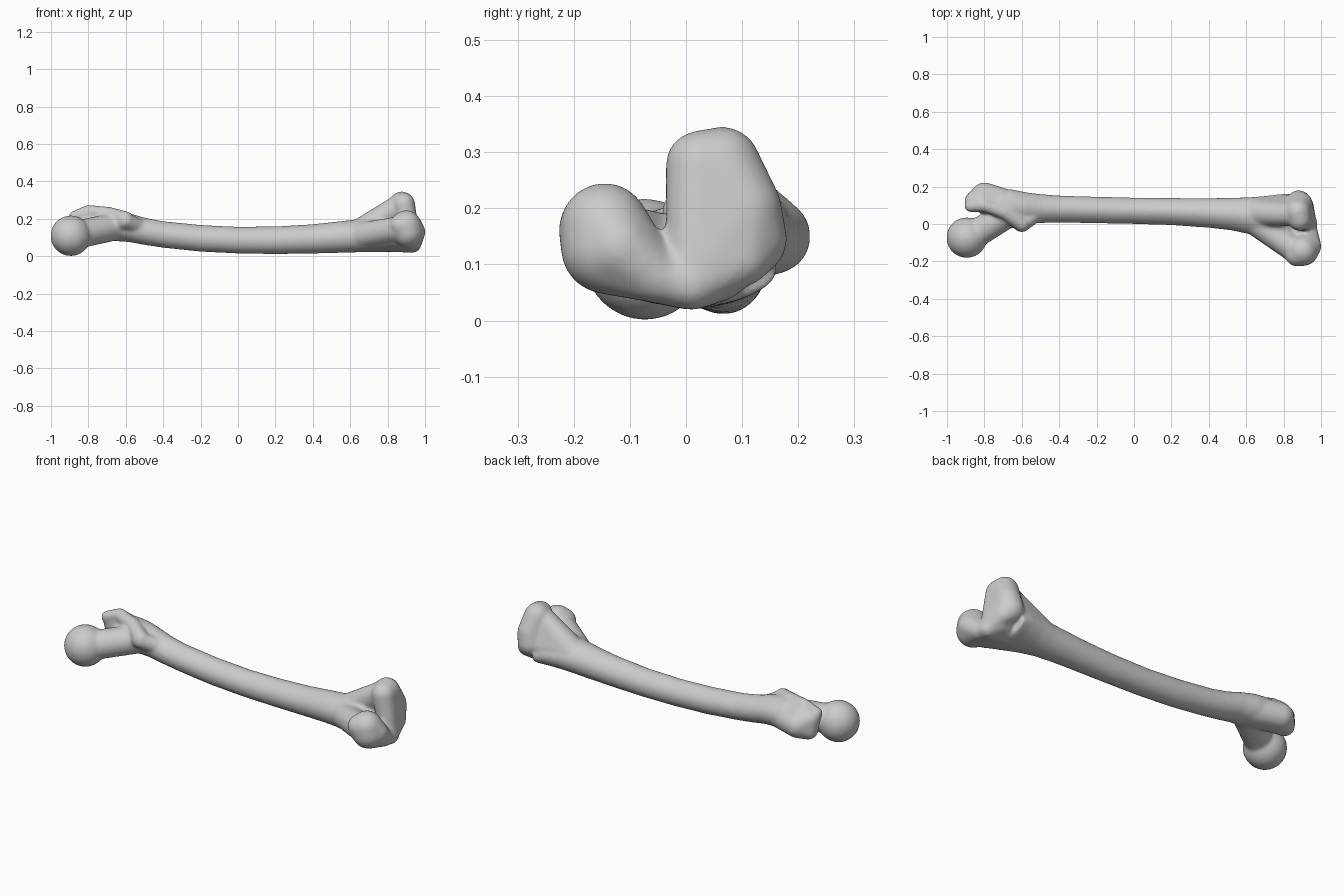
import bpy, bmesh
from math import sin, cos, pi
from mathutils import Vector

if "Cube" in bpy.data.objects:
    bpy.data.objects.remove(bpy.data.objects["Cube"])

bm = bmesh.new()


def add_points(points):
    return [bm.verts.new(p) for p in points]


def hull(*balls):
    """Convex skin around balls given as (x, y, z, radius)."""
    tmp = bmesh.new()
    bmesh.ops.create_icosphere(tmp, subdivisions=3, radius=1)
    unit = [v.co.copy() for v in tmp.verts]
    tmp.clear()
    for x, y, z, r in balls:
        for u in unit:
            tmp.verts.new(Vector((x, y, z)) + u * r)
    bmesh.ops.convex_hull(tmp, input=tmp.verts[:])
    bmesh.ops.delete(tmp, geom=[v for v in tmp.verts if not v.link_faces], context='VERTS')
    bmesh.ops.recalc_face_normals(tmp, faces=tmp.faces[:])
    new = {v: bm.verts.new(v.co) for v in tmp.verts}
    for f in tmp.faces:
        bm.faces.new([new[v] for v in f.verts])
    tmp.free()


def chain(*balls):
    """Rounded strand through the balls."""
    for a, b in zip(balls, balls[1:]):
        hull(a, b)


def loft(rows, n=32):
    """Tube along x; each row is x, y min, y max, z min, z max."""
    rings = []
    for x, y0, y1, z0, z1 in rows:
        pts = []
        for i in range(n):
            a = 2 * pi * i / n
            narrow = 1 - 0.15 * max(0, sin(a)) ** 2    # rear ridge of the shaft
            pts.append((x, (y0 + y1) / 2 + (y1 - y0) / 2 * cos(a) * narrow,
                        (z0 + z1) / 2 + (z1 - z0) / 2 * sin(a)))
        rings.append(add_points(pts))
    for r, s in zip(rings, rings[1:]):
        for i in range(n):
            j = (i + 1) % n
            bm.faces.new((r[i], r[j], s[j], s[i]))
    bm.faces.new(rings[0][::-1])
    bm.faces.new(rings[-1])


# bowed shaft, flaring at both ends
loft([(-.72, .00, .19, .08, .25), (-.65, -.01, .185, .08, .245), (-.58, .00, .17, .075, .23),
      (-.50, .005, .16, .06, .206), (-.40, .008, .152, .045, .187), (-.20, .004, .146, .024, .167),
      (0, 0, .141, .014, .157), (.20, -.006, .139, .011, .159), (.40, -.02, .138, .014, .171),
      (.52, -.034, .14, .017, .184), (.62, -.055, .143, .02, .195), (.70, -.09, .15, .022, .20),
      (.78, -.135, .16, .022, .195), (.84, -.16, .165, .025, .16)])

# ball head and neck
hull((-.894, -.073, .109, .109))
hull((-.86, -.062, .115, .076), (-.72, .03, .14, .067), (-.65, .07, .16, .075))

# greater trochanter, rear crest and lesser trochanter
hull((-.80, .155, .15, .068), (-.855, .12, .185, .052), (-.82, .115, .215, .045),
     (-.85, .13, .125, .05), (-.62, .09, .155, .075))
chain((-.875, .095, .21, .032), (-.80, .10, .238, .036), (-.69, .06, .228, .036), (-.6, .0, .198, .042))
hull((-.6, -.002, .19, .043), (-.52, .06, .15, .045), (-.66, .05, .17, .05))

# lateral condyle, tall and leaning
hull((.885, .025, .277, .062), (.875, .065, .278, .068), (.89, .105, .20, .066), (.88, .115, .145, .066),
     (.91, .10, .11, .05), (.93, .01, .065, .046))
hull((.86, .05, .27, .06), (.66, .06, .13, .075), (.87, .10, .14, .06))

# medial condyle
hull((.90, -.145, .166, .08), (.905, -.14, .13, .084), (.87, -.165, .165, .062), (.94, -.12, .13, .062),
     (.94, -.05, .075, .045))
hull((.87, -.145, .145, .07), (.66, .0, .11, .07))

# front bearing surface joining the condyles
hull((.935, .01, .063, .045), (.935, -.06, .078, .045), (.90, .06, .09, .055), (.86, -.10, .10, .06),
     (.74, .02, .085, .06))

mesh = bpy.data.meshes.new("thigh_bone")
bm.to_mesh(mesh)
bm.free()
bone = bpy.data.objects.new("thigh_bone", mesh)
bpy.context.collection.objects.link(bone)

# fuse all parts into one smooth skin
remesh = bone.modifiers.new("fuse", 'REMESH')
remesh.mode = 'VOXEL'
remesh.voxel_size = 0.0075
remesh.use_smooth_shade = True
smooth = bone.modifiers.new("soften", 'SMOOTH')
smooth.factor = 0.5
smooth.iterations = 14
